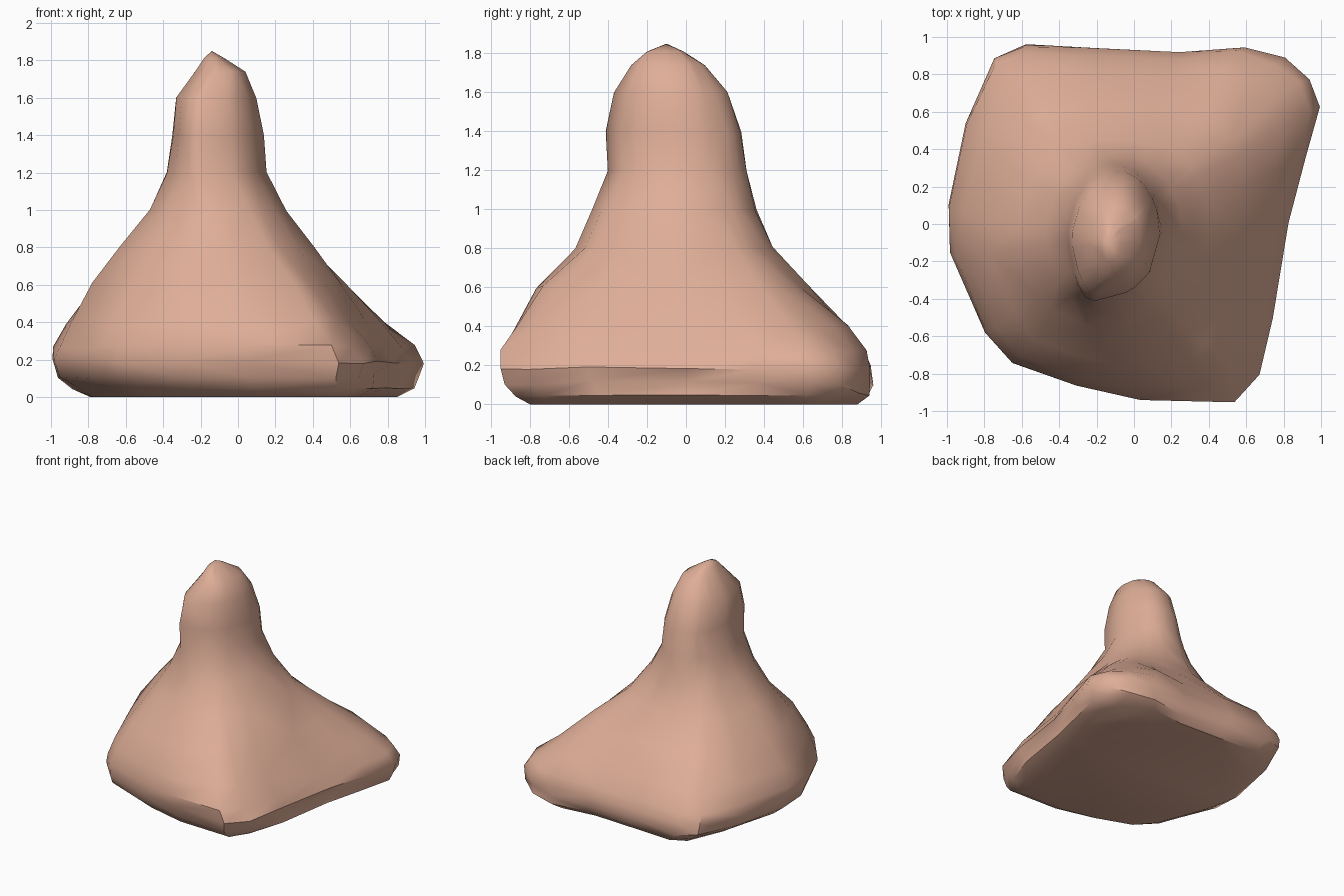
import bpy
import bmesh
import math
import random
from mathutils import Vector

random.seed(4)

default_cube = bpy.data.objects.get("Cube")
if default_cube:
    bpy.data.objects.remove(default_cube, do_unlink=True)

# Clay material
clay = bpy.data.materials.new("warm clay")
clay.use_nodes = True
clay_colour = (0.73, 0.42, 0.31, 1)
clay.diffuse_color = clay_colour
shader = clay.node_tree.nodes["Principled BSDF"]
shader.inputs["Base Color"].default_value = clay_colour
shader.inputs["Roughness"].default_value = 0.8

# Plan outline of the spreading foot, counter-clockwise
FOOT_OUTLINE = [
    (1, .63), (.94, .78), (.8, .89), (.6, .95), (.25, .91), (-.2, .93),
    (-.6, .95), (-.75, .88), (-.9, .55), (-1, .1), (-.98, -.15),
    (-.8, -.58), (-.65, -.74), (-.3, -.86), (.05, -.93), (.55, -.95),
    (.66, -.8), (.75, -.5), (.82, 0), (.93, .35),
]
FOOT_DEPTH = .95

# Levels of the body: height, x range, y range
LEVELS = [
    (0, -.79, .85, -.8, .88),
    (.05, -.89, .95, -.88, .94),
    (.11, -.97, .97, -.92, .95),
    (.19, -1, 1, -.96, .95),
    (.27, -.98, .94, -.95, .92),
    (.4, -.91, .81, -.89, .84),
    (.6, -.78, .63, -.77, .65),
    (.8, -.63, .42, -.58, .47),
    (1, -.48, .26, -.48, .37),
    (1.2, -.38, .15, -.4, .32),
    (1.4, -.35, .14, -.41, .29),
    (1.6, -.33, .1, -.37, .22),
    (1.74, -.23, .04, -.28, .1),
    (1.81, -.18, -.07, -.2, -.01),
]
APEX = Vector((-.14, -.1, 1.85))


def smoothstep(low, high, value):
    t = min(max((value - low) / (high - low), 0), 1)
    return t * t * (3 - 2 * t)


def section_point(point, level):
    """Blend the squarish foot into a round neck and fit it to the level."""
    height, left, right, front, back = level
    square = Vector((point[0], point[1] / FOOT_DEPTH))
    roundness = smoothstep(.2, 1, height)
    unit = square.lerp(square.normalized(), roundness)
    x = (left + right) / 2 + unit.x * (right - left) / 2
    y = (front + back) / 2 + unit.y * (back - front) / 2
    # The chin of the head leans toward one side
    lean = smoothstep(1, 1.3, height) * (1 - smoothstep(1.5, 1.8, height))
    x -= .12 * lean * max(-unit.y, 0) * (1 - abs(unit.x))
    return Vector((x, y, height))


def build_body():
    bm = bmesh.new()
    rings = []
    for level in LEVELS:
        ring = []
        # Hand-modelled unevenness, calmer on the narrow head
        lump = .012 * (1 - .8 * smoothstep(.6, 1.3, level[0]))
        for point in FOOT_OUTLINE:
            place = section_point(point, level)
            if level[0] > 0:
                for axis in range(3):
                    place[axis] += random.uniform(-lump, lump)
            ring.append(bm.verts.new(place))
        rings.append(ring)

    # Sides
    count = len(FOOT_OUTLINE)
    for lower, upper in zip(rings, rings[1:]):
        for i in range(count):
            j = (i + 1) % count
            bm.faces.new((lower[i], lower[j], upper[j], upper[i]))

    # Pointed crown and flat underside
    top = bm.verts.new(APEX)
    for i in range(count):
        bm.faces.new((rings[-1][i], rings[-1][(i + 1) % count], top))
    bm.faces.new(list(reversed(rings[0])))

    bmesh.ops.triangulate(bm, faces=bm.faces[:])
    bmesh.ops.recalc_face_normals(bm, faces=bm.faces[:])
    mesh = bpy.data.meshes.new("clay_body")
    bm.to_mesh(mesh)
    bm.free()
    mesh.materials.append(clay)
    body = bpy.data.objects.new("clay_body", mesh)
    bpy.context.collection.objects.link(body)
    return body


body = build_body()

# Soft shading with a few crisp facets
bpy.ops.object.select_all(action="DESELECT")
body.select_set(True)
bpy.context.view_layer.objects.active = body
bpy.ops.object.shade_smooth_by_angle(angle=math.radians(40))
